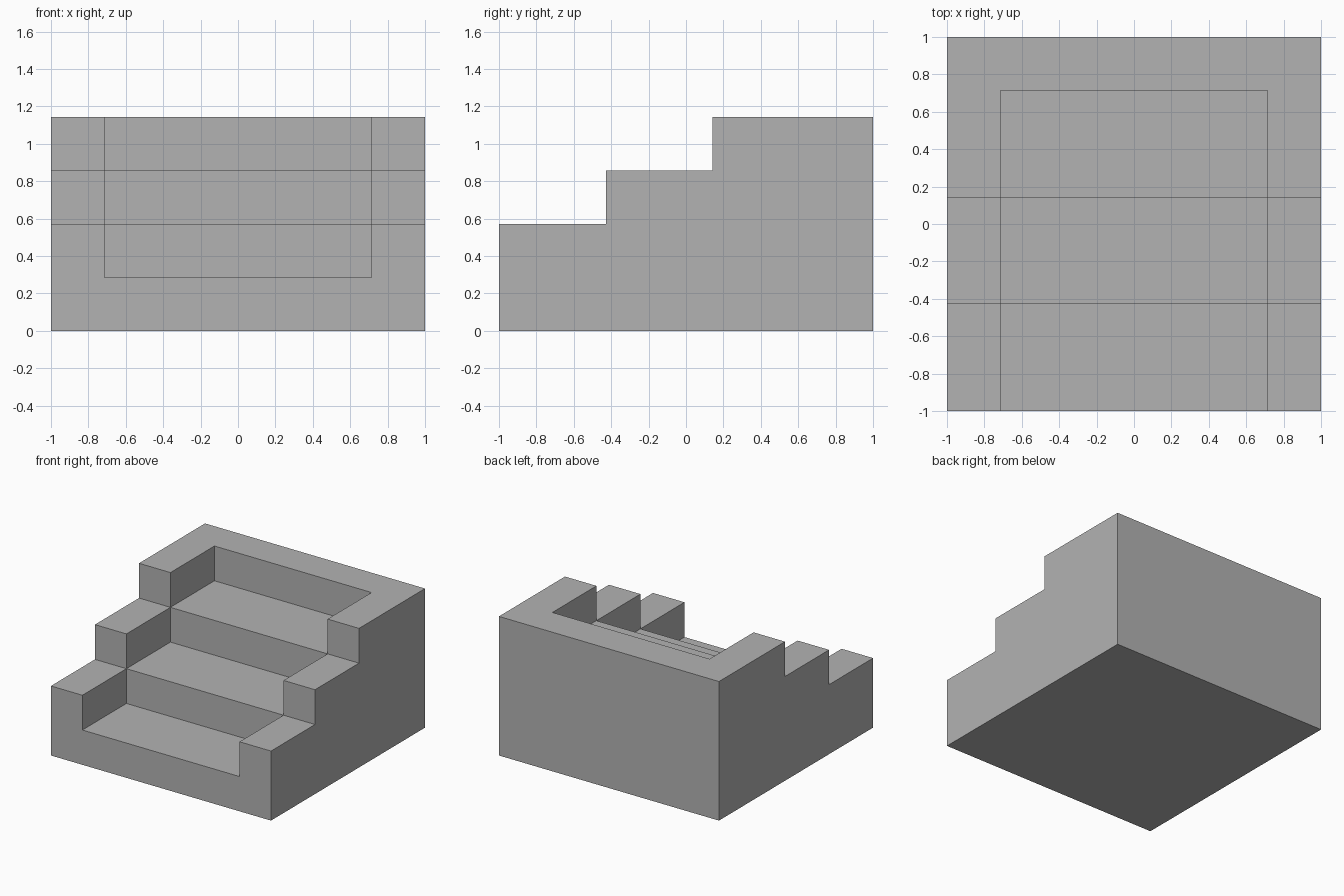
import bpy
import bmesh

if "Cube" in bpy.data.objects:
    bpy.data.objects.remove(bpy.data.objects["Cube"], do_unlink=True)

U = 2 / 7  # module: one step rise; each tread is two modules deep

stone = bpy.data.materials.new("plain grey")
stone.use_nodes = True
GREY = (0.45, 0.45, 0.45, 1)
stone.diffuse_color = GREY
stone.node_tree.nodes["Principled BSDF"].inputs["Base Color"].default_value = GREY


def prism(name, profile, half_width):
    """Extrude a side profile of (y, z) modules along x."""
    bm = bmesh.new()
    face = bm.faces.new([bm.verts.new((-half_width * U, y * U, z * U)) for y, z in profile])
    ext = bmesh.ops.extrude_face_region(bm, geom=[face])
    moved = [v for v in ext["geom"] if isinstance(v, bmesh.types.BMVert)]
    bmesh.ops.translate(bm, verts=moved, vec=(2 * half_width * U, 0, 0))
    bmesh.ops.recalc_face_normals(bm, faces=bm.faces)
    mesh = bpy.data.meshes.new(name)
    bm.to_mesh(mesh)
    bm.free()
    mesh.materials.append(stone)
    obj = bpy.data.objects.new(name, mesh)
    bpy.context.collection.objects.link(obj)
    return obj


def stairs(front, first_height):
    """Three-step profile line, rising towards the back."""
    return [(front, first_height), (-1.5, first_height),
            (-1.5, first_height + 1), (0.5, first_height + 1)]


# Stepped block with the full outer outline
block = prism("stepped_block", stairs(-3.5, 2) + [(0.5, 4), (3.5, 4), (3.5, 0), (-3.5, 0)], 3.5)

# Recessed flight of steps, one module lower, open to the front and top
cutter = prism("steps_cutter", stairs(-5, 1) + [(0.5, 3), (2.5, 3), (2.5, 6), (-5, 6)], 2.5)
cutter.hide_render = True

cut = block.modifiers.new("recessed steps", "BOOLEAN")
cut.operation = "DIFFERENCE"
cut.solver = "EXACT"
cut.object = cutter
bpy.context.view_layer.objects.active = block
bpy.ops.object.modifier_apply(modifier=cut.name)
bpy.data.objects.remove(cutter, do_unlink=True)
